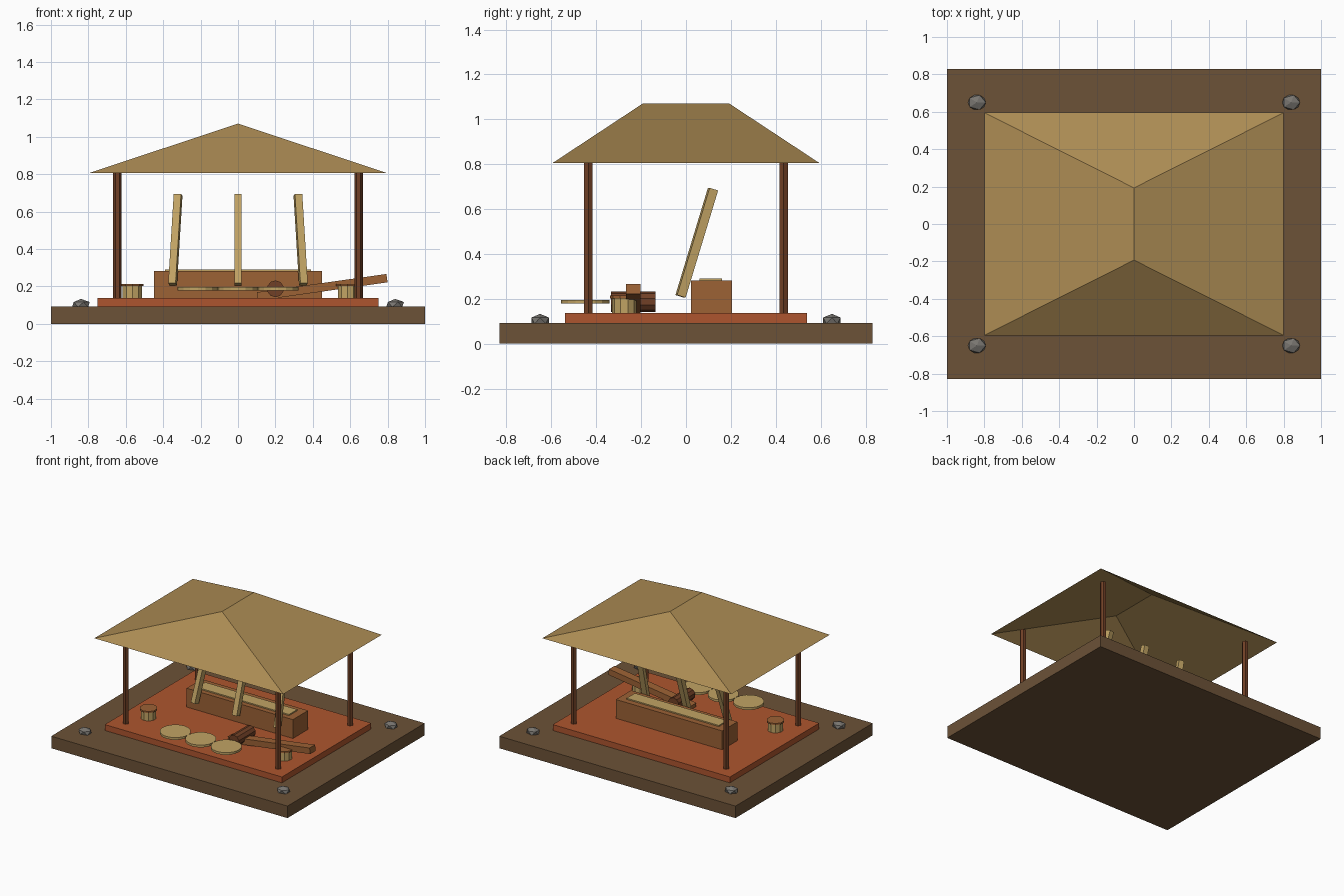
import bpy, bmesh, math
from mathutils import Matrix

if "Cube" in bpy.data.objects:
    bpy.data.objects.remove(bpy.data.objects["Cube"])


def material(name, rgb):
    m = bpy.data.materials.new(name)
    m.diffuse_color = [(c / 255) ** 2.2 for c in rgb] + [1]
    m.use_nodes = True
    m.node_tree.nodes["Principled BSDF"].inputs["Base Color"].default_value = m.diffuse_color
    return m


SOIL = material("soil", (108, 83, 58))
CLAY = material("clay", (172, 86, 50))
DARK = material("dark_wood", (112, 66, 42))
WOOD = material("wood", (155, 98, 56))
PALE = material("pale_wood", (192, 162, 100))
STRAW = material("straw", (170, 138, 84))
STONE = material("stone", (120, 117, 112))


def finish(name, bm, mat, loc=(0, 0, 0), rot=(0, 0, 0)):
    mesh = bpy.data.meshes.new(name)
    bm.to_mesh(mesh)
    bm.free()
    mesh.materials.append(mat)
    ob = bpy.data.objects.new(name, mesh)
    ob.location, ob.rotation_euler = loc, rot
    bpy.context.collection.objects.link(ob)
    return ob


def box(name, size, loc, mat, rot=(0, 0, 0)):
    bm = bmesh.new()
    bmesh.ops.create_cube(bm, size=1, matrix=Matrix.Diagonal((*size, 1)))
    return finish(name, bm, mat, loc, rot)


def cylinder(name, r, h, loc, mat, sides, rot=(0, 0, 0)):
    bm = bmesh.new()
    bmesh.ops.create_cone(bm, cap_ends=True, segments=sides, radius1=r, radius2=r, depth=h)
    return finish(name, bm, mat, loc, rot)


# Ground slab and raised floor
box("ground", (2, 1.66, 0.092), (0, 0, 0.046), SOIL)
box("floor", (1.5, 1.08, 0.045), (0, 0, 0.1145), CLAY)

# Corner posts and stones
for sx in (-1, 1):
    for sy in (-1, 1):
        cylinder("post", 0.022, 0.685, (0.645 * sx, 0.435 * sy, 0.4775), DARK, 6,
                 (0, 0, math.pi / 2))
        bm = bmesh.new()
        bmesh.ops.create_icosphere(bm, subdivisions=1, radius=1,
                                   matrix=Matrix.Diagonal((0.053, 0.046, 0.03, 1)))
        finish("corner_stone", bm, STONE, (0.84 * sx, 0.65 * sy, 0.103))

# Hipped thatch roof, open underneath
bm = bmesh.new()
e = [bm.verts.new((x, y, 0.805)) for x, y in
     ((-0.8, -0.595), (0.8, -0.595), (0.8, 0.595), (-0.8, 0.595))]
front, back = [bm.verts.new((0, y, 1.07)) for y in (-0.193, 0.193)]
for f in ((e[0], e[1], front), (e[1], e[2], back, front),
          (e[2], e[3], back), (e[3], e[0], front, back)):
    bm.faces.new(f)
finish("roof", bm, STRAW)

# Trough with grain filling
box("trough", (0.9, 0.183, 0.145), (0, 0.113, 0.2085), WOOD)
box("grain", (0.78, 0.1, 0.02), (0, 0.11, 0.28), PALE)

# Three leaning pestles, the outer ones turned inwards
for s in (-1, 0, 1):
    box("pestle", (0.04, 0.04, 0.5), (0.335 * s, 0.048, 0.45), PALE, (-0.3, 0, 0.2 * s))

# Round trays
for s in (-1, 0, 1):
    cylinder("tray", 0.108, 0.017, (0.215 * s, -0.45, 0.187), PALE, 16)

# Stools
for x in (-0.565, 0.585):
    cylinder("stool_base", 0.054, 0.07, (x, -0.275, 0.17), PALE, 10)
    cylinder("stool_seat", 0.063, 0.012, (x, -0.275, 0.208), WOOD, 10)

# Tilted lever beam on its log pivot
box("lever_beam", (0.7, 0.066, 0.045), (0.45, -0.235, 0.195), WOOD, (0, -0.14, 0))
cylinder("pivot_log", 0.045, 0.2, (0.2, -0.235, 0.187), DARK, 10, (math.pi / 2, 0, 0))
